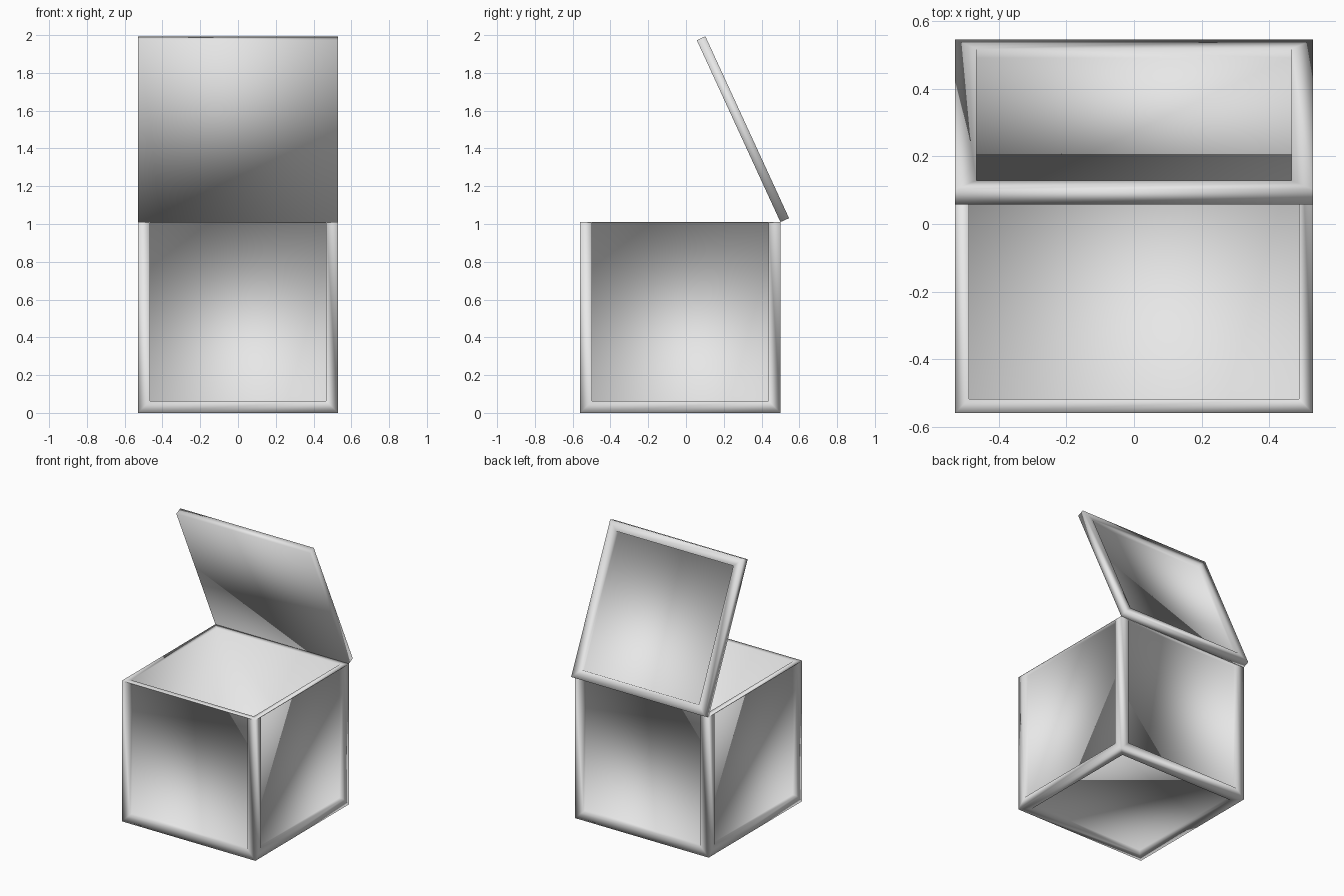
import bpy, bmesh, math
from mathutils import Matrix, Vector

cube = bpy.data.objects.get("Cube")
if cube:
    bpy.data.objects.remove(cube)

SIZE = 1.06      # crate width and depth
RIM = 1.01       # height of the open rim
FRAME = 0.09     # width of the frame bars
RECESS = 0.03    # depth of the recessed panels
CENTRE_Y = -0.03
HINGE = Vector((0, 0.5, RIM))

grey = bpy.data.materials.new("light_grey")
grey.use_nodes = True
grey.diffuse_color = (0.8, 0.8, 0.8, 1)
grey.node_tree.nodes["Principled BSDF"].inputs["Base Color"].default_value = (0.8, 0.8, 0.8, 1)


def block(bottom, top):
    """Square block between two heights."""
    bm = bmesh.new()
    size = Matrix.Diagonal((SIZE, SIZE, top - bottom, 1))
    place = Matrix.Translation((0, CENTRE_Y, (bottom + top) / 2))
    bmesh.ops.create_cube(bm, size=1, matrix=place @ size)
    bm.normal_update()
    return bm


def sink_panel(bm, face, border, depth):
    """Leave a flat border round a face and push its middle straight in."""
    normal = face.normal.copy()
    bmesh.ops.inset_individual(bm, faces=[face], thickness=border, depth=0)
    moved = bmesh.ops.extrude_discrete_faces(bm, faces=[face])["faces"][0]
    bmesh.ops.translate(bm, verts=moved.verts, vec=-normal * depth)


def finish(bm, name):
    bmesh.ops.recalc_face_normals(bm, faces=bm.faces)
    mesh = bpy.data.meshes.new(name)
    bm.to_mesh(mesh)
    bm.free()
    mesh.materials.append(grey)
    mesh.shade_smooth()
    obj = bpy.data.objects.new(name, mesh)
    bpy.context.collection.objects.link(obj)
    return obj


# Crate: recessed panels on the sides and base, hollow inside
full = RIM + 0.06
bm = block(0, full)
top = max(bm.faces, key=lambda f: f.calc_center_median().z)
for face in [f for f in bm.faces if f is not top]:
    sink_panel(bm, face, FRAME, RECESS)
for v in top.verts:
    v.co.z = RIM
bm.normal_update()
sink_panel(bm, top, 0.06, RIM - 0.07)
finish(bm, "crate_body")

# Lid: one recessed panel outside, flat inside, swung open at the back
bm = block(RIM, RIM + 0.05)
top = max(bm.faces, key=lambda f: f.calc_center_median().z)
sink_panel(bm, top, FRAME, RECESS)
bmesh.ops.rotate(bm, verts=bm.verts, cent=HINGE,
                 matrix=Matrix.Rotation(math.radians(-65.3), 3, 'X'))
finish(bm, "lid")
